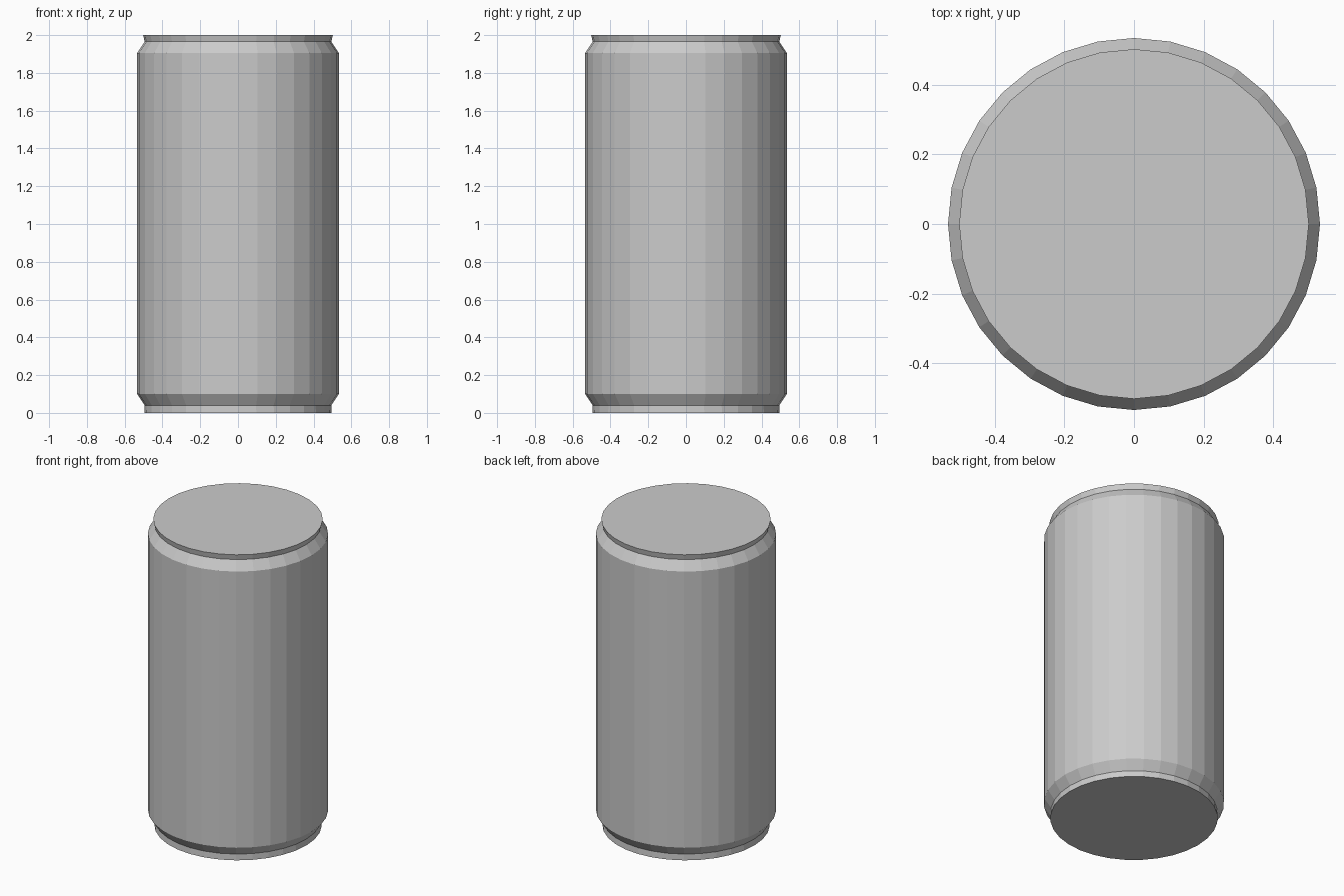
import bpy, bmesh
from math import cos, sin, tau

if "Cube" in bpy.data.objects:
    bpy.data.objects.remove(bpy.data.objects["Cube"])

SIDES = 32

def lathe(name, profile):
    """Closed flat-shaded solid of revolution from (radius, z) points, bottom to top."""
    bm = bmesh.new()
    rings = [[bm.verts.new((r * cos(tau * i / SIDES), r * sin(tau * i / SIDES), z))
              for i in range(SIDES)] for r, z in profile]
    for low, high in zip(rings, rings[1:]):
        for i in range(SIDES):
            j = (i + 1) % SIDES
            bm.faces.new((low[i], low[j], high[j], high[i]))
    # flat base and lid
    bm.faces.new(rings[0][::-1])
    bm.faces.new(rings[-1])
    mesh = bpy.data.meshes.new(name)
    bm.to_mesh(mesh)
    bm.free()
    obj = bpy.data.objects.new(name, mesh)
    bpy.context.collection.objects.link(obj)
    return obj

# Can body: base rim, lower chamfer, wall, shoulder, pinched neck, lid rim
lathe("can_body", [(0.496, 0), (0.494, 0.04), (0.534, 0.1),
                   (0.534, 1.905), (0.494, 1.965), (0.502, 2)])
